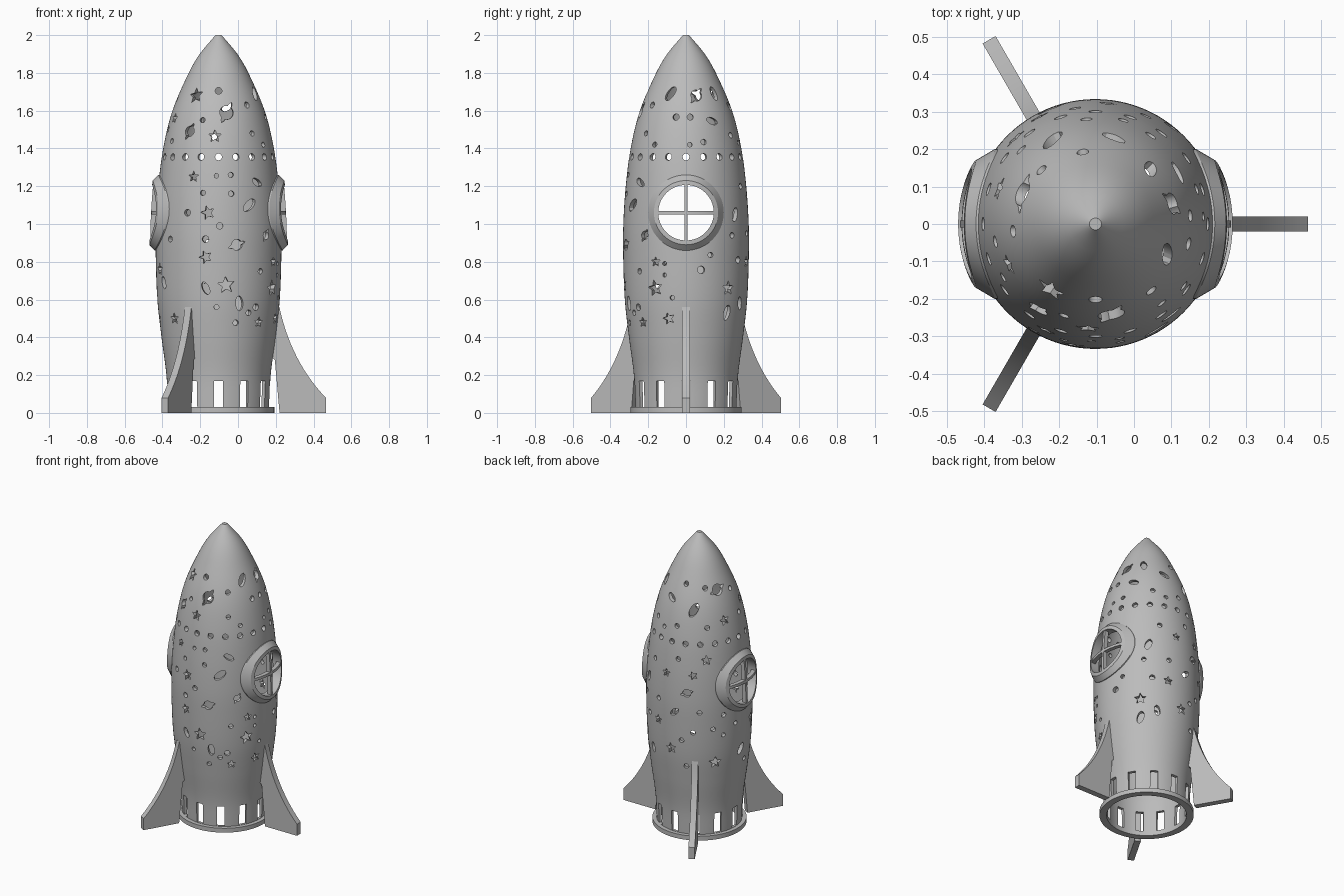
import bpy, bmesh, math
from mathutils import Vector, Matrix

if "Cube" in bpy.data.objects:
    bpy.data.objects.remove(bpy.data.objects["Cube"])

AX = -0.103            # x of the rocket axis
WALL = 0.025
WIN_Z = 1.06

grey = bpy.data.materials.new("plain grey")
grey.diffuse_color = (0.5, 0.5, 0.5, 1)
grey.use_nodes = True
grey.node_tree.nodes["Principled BSDF"].inputs["Base Color"].default_value = grey.diffuse_color

# Hull radius at given heights, joined by a smooth curve
HULL = [(0.03, .268), (0.2, .276), (0.4, .302), (0.6, .324), (0.85, .333), (1.0, .332),
        (1.2, .319), (1.4, .293), (1.6, .244), (1.8, .158), (1.9, .1), (2.0, .016)]


def radius(z):
    n = len(HULL)
    i = max(0, min(n - 2, sum(1 for p in HULL if p[0] <= z) - 1))

    def slope(k):
        a, b = HULL[max(k - 1, 0)], HULL[min(k + 1, n - 1)]
        return (b[1] - a[1]) / (b[0] - a[0])
    (z0, r0), (z1, r1) = HULL[i], HULL[i + 1]
    d = z1 - z0
    t = (z - z0) / d
    return ((2*t**3 - 3*t*t + 1) * r0 + (t**3 - 2*t*t + t) * d * slope(i)
            + (3*t*t - 2*t**3) * r1 + (t**3 - t*t) * d * slope(i + 1))


def finish(name, bm, angle=32):
    bmesh.ops.recalc_face_normals(bm, faces=bm.faces)
    me = bpy.data.meshes.new(name)
    bm.to_mesh(me)
    bm.free()
    me.materials.append(grey)
    me.shade_smooth()
    me.set_sharp_from_angle(angle=math.radians(angle))
    ob = bpy.data.objects.new(name, me)
    bpy.context.collection.objects.link(ob)
    return ob


def skin(bm, rows, close_rows=True):
    """Quads between closed loops of points."""
    vs = [[bm.verts.new(p) for p in row] for row in rows]
    m = len(vs)
    for i in range(m if close_rows else m - 1):
        a, b = vs[i], vs[(i + 1) % m]
        for j in range(len(a)):
            k = (j + 1) % len(a)
            bm.faces.new((a[j], a[k], b[k], b[j]))
    return vs


def prism(bm, outline, az, z, r0, r1):
    """Outline (sideways, up) pushed outward along a radial direction."""
    a = math.radians(az)
    out, side = Vector((math.cos(a), math.sin(a), 0)), Vector((-math.sin(a), math.cos(a), 0))
    base = Vector((AX, 0, z))
    rows = [[base + out * r + side * u + Vector((0, 0, v)) for u, v in outline] for r in (r0, r1)]
    vs = skin(bm, rows, False)
    bm.faces.new(vs[0][::-1])
    bm.faces.new(vs[1])


def polar(fn, n, rot=0):
    rot = math.radians(rot)
    return [(fn(i) * math.cos(2*math.pi*i/n + rot), fn(i) * math.sin(2*math.pi*i/n + rot)) for i in range(n)]


def star(s, rot):
    return polar(lambda i: s if i % 2 == 0 else s * .45, 10, 90 + rot)


def oval(a, b, n, t):
    return a * b / math.hypot(b * math.cos(2*math.pi*t/n), a * math.sin(2*math.pi*t/n))


def ellipse(s, rot):
    return polar(lambda i: oval(s, s * .5, 20, i), 20, rot)


def planet(s, rot):
    return polar(lambda i: max(s * .58, oval(s, s * .2, 40, i)), 40, rot)


def dot(s, rot=0):
    return polar(lambda i: s, 16)


# Hollow hull with base flange
zs = [0.03 + 1.97 * i / 60 for i in range(61)]
prof = [(.25, 0), (.295, 0), (.295, .03)] + [(radius(z), z) for z in zs]
inner = [(max(radius(z) - WALL, .004), z) for z in zs if 0.2 < z < 1.94]
prof_in = inner[::-1]
bm = bmesh.new()
N = 96
vs = skin(bm, [[(AX + r * math.cos(2*math.pi*j/N), r * math.sin(2*math.pi*j/N), z) for j in range(N)]
               for r, z in prof + prof_in])
# Replace the link between tip and inner roof by two caps
top, roof = vs[len(prof) - 1], vs[len(prof)]
link = [f for f in bm.faces if {top[0], roof[0]} <= set(f.verts)]
ts, rs = set(top), set(roof)
link = [f for f in bm.faces if ts & set(f.verts) and rs & set(f.verts)]
bmesh.ops.delete(bm, geom=link, context='FACES_ONLY')
bm.edges.ensure_lookup_table()
loose = [e for e in bm.edges if not e.link_faces]
bmesh.ops.delete(bm, geom=loose, context='EDGES')
bm.faces.new(top)
bm.faces.new(roof)
hull = finish("hull", bm)

# Cut-outs: (angle around the axis, height, size, turn)
STARS = [(-124, 1.68, .042, 10), (-115, 1.25, .03, 0), (-100, 1.06, .038, 15), (-102, .825, .035, 20),
         (-83, .677, .045, 5), (-94, 1.465, .035, 0), (-138, .5, .032, 0), (-155, 1.56, .03, 0),
         (-30, .66, .045, 10), (-17, .5, .033, 15), (-47, .48, .03, 0), (-29, .8, .028, 0),
         (43, .66, .04, 0), (160, 1.49, .035, 10), (133, 1.25, .035, 0), (85, 1.14, .03, 0),
         (118, 1.15, .03, 20), (74, .8, .033, 0), (92, .63, .038, 10), (143, .545, .042, 0),
         (-160, .76, .035, 0)]
PLANETS = [(-80, 1.59, .062, 60), (-124, 1.49, .048, 65), (-73, .89, .05, 20), (15, 1.68, .05, 50),
           (157, 1.68, .058, 20), (-41, .94, .038, 60), (111, 1.03, .045, 20)]
ELLIPSES = [(-102, .66, .036, 115), (-70, .58, .04, 95), (-152, .69, .036, 110), (-50, 1.22, .035, 150),
            (-60, 1.1, .045, 40), (45, 1.69, .038, 100), (-23, 1.69, .042, 60), (32, 1.545, .035, 160),
            (43, .53, .042, 75), (117, 1.57, .048, 60), (97, .89, .036, 40), (178, .59, .042, 60),
            (78, 1.62, .036, 150), (52, 1.05, .04, 70), (62, .58, .036, 100)]
DOTS_LOW = [(-92, .56, .013), (-73, .477, .015), (-102, .92, .018), (-89, .99, .017), (-120, 1.06, .018),
            (-78, 1.16, .015), (-78, 1.26, .014), (-92, 1.255, .012), (-105, 1.165, .014), (-52, .56, .018),
            (14, .757, .02), (23, .836, .014), (-20, .79, .011), (-20, .73, .011), (-13, .61, .012),
            (56, .81, .018), (47, .94, .015), (-60, .53, .015), (-48, .75, .015), (125, .9, .016),
            (118, .76, .016), (152, .87, .016), (152, .73, .014), (140, .78, .016), (105, .7, .016),
            (110, .52, .016), (75, .95, .016), (100, 1.25, .016), (65, 1.2, .016), (-140, .92, .016),
            (168, .79, .014), (-172, .5, .016)]
DOTS_HIGH = [(-90, 1.705, .018), (-109, 1.55, .014), (-50, 1.48, .014), (-12, 1.566, .017), (5, 1.566, .016),
             (4, 1.42, .012), (19, 1.434, .015), (-50, 1.63, .016), (135, 1.46, .016), (95, 1.46, .016),
             (58, 1.47, .016), (-170, 1.5, .016), (-150, 1.44, .014), (135, 1.7, .016), (-35, 1.42, .014),
             (-175, 1.66, .016), (100, 1.72, .016), (75, 1.43, .014)]
bm = bmesh.new()
for shape, spots in ((star, STARS), (planet, PLANETS), (ellipse, ELLIPSES)):
    for az, z, s, rot in spots:
        prism(bm, shape(s, rot), az, z, radius(z) - .08, radius(z) + .05)
for az, z, s in DOTS_LOW + DOTS_HIGH + [(18 * k, 1.355, .018) for k in range(20)]:
    prism(bm, dot(s), az, z, radius(z) - .07, radius(z) + .05)
for k in range(12):     # exhaust slots
    prism(bm, [(-.024, .032), (.024, .032), (.024, .17), (-.024, .17)], 30 * k, 0, .21, .33)
for az in (0, 180):     # window openings
    prism(bm, polar(lambda i: .15, 48), az, WIN_Z, .2, .45)
cutter = finish("cutter", bm)
cutter.hide_render = True
mod = hull.modifiers.new("cut", 'BOOLEAN')
mod.operation, mod.solver, mod.object = 'DIFFERENCE', 'EXACT', cutter
dg = bpy.context.evaluated_depsgraph_get()
cut = bpy.data.meshes.new_from_object(hull.evaluated_get(dg))
hull.modifiers.clear()
hull.data = cut
cut.set_sharp_from_angle(angle=math.radians(32))
bpy.data.objects.remove(cutter)


# Round windows: frames and cross bars that follow the hull
def on_hull(y, z, h, s):
    r = radius(z) + h
    return (AX + s * math.sqrt(r * r - y * y), y, z)


for s, label in ((1, "right"), (-1, "left")):
    bm = bmesh.new()
    section = [(.2, -.015), (.2, .006), (.17, .033), (.147, .033), (.147, -.026), (.17, -.02)]
    skin(bm, [[on_hull(q * math.cos(2*math.pi*j/64), WIN_Z + q * math.sin(2*math.pi*j/64), h, s)
               for j in range(64)] for q, h in section])
    finish(label + "_window_frame", bm, 25)
    bm = bmesh.new()
    corners = [(-.009, 0), (.009, 0), (.009, .028), (-.009, .028)]
    steps = [-.15 + .3 * i / 12 for i in range(13)]
    for flip in (False, True):
        rows = [[on_hull(*((w, WIN_Z + t) if flip else (t, WIN_Z + w)), h, s) for w, h in corners] for t in steps]
        ends = skin(bm, rows, False)
        bm.faces.new(ends[0])
        bm.faces.new(ends[-1])
    finish(label + "_window_bars", bm)

# Three swept fins
a, c, b = Vector((.322, .56)), Vector((.385, .27)), Vector((.568, .08))
fin = [a * (1-t)**2 + c * 2*t*(1-t) + b * t*t for t in [i / 14 for i in range(15)]]
fin = [(p.x, p.y) for p in fin] + [(.568, 0), (.323, 0), (.298, .28)]
fin += [(radius(z) - .015, z) for z in (.3, .38, .46, .54)]
for k, label in enumerate(("right", "back", "front")):
    bm = bmesh.new()
    sides = [[bm.verts.new((r, y, z)) for r, z in fin] for y in (-.02, .02)]
    bm.faces.new(sides[0])
    bm.faces.new(sides[1][::-1])
    for i in range(len(fin)):
        j = (i + 1) % len(fin)
        bm.faces.new((sides[0][i], sides[0][j], sides[1][j], sides[1][i]))
    bm.transform(Matrix.Translation((AX, 0, 0)) @ Matrix.Rotation(math.radians(120 * k), 4, 'Z'))
    finish(label + "_fin", bm)
